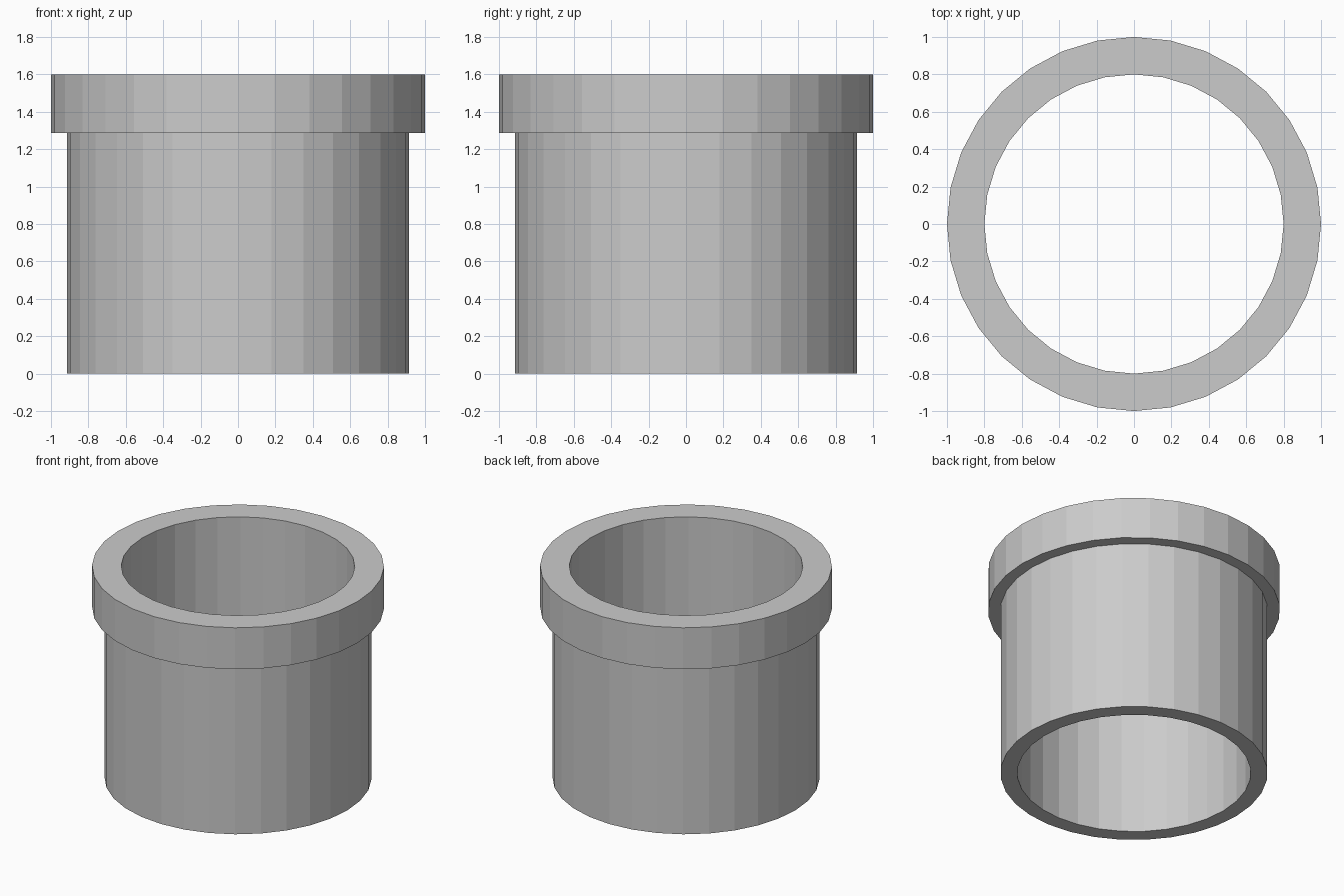
import bpy, bmesh, math

if "Cube" in bpy.data.objects:
    bpy.data.objects.remove(bpy.data.objects["Cube"])

SIDES = 32


def lathe(name, profile):
    """Revolve a closed (radius, z) profile around the z axis."""
    bm = bmesh.new()
    rings = []
    for i in range(SIDES):
        a = 2 * math.pi * i / SIDES
        rings.append([bm.verts.new((r * math.cos(a), r * math.sin(a), z)) for r, z in profile])
    n = len(profile)
    for i in range(SIDES):
        p, q = rings[i], rings[(i + 1) % SIDES]
        for j in range(n):
            k = (j + 1) % n
            bm.faces.new((p[j], q[j], q[k], p[k]))
    bmesh.ops.recalc_face_normals(bm, faces=bm.faces)
    mesh = bpy.data.meshes.new(name)
    bm.to_mesh(mesh)
    bm.free()
    obj = bpy.data.objects.new(name, mesh)
    bpy.context.collection.objects.link(obj)
    return obj


# Flanged sleeve: straight bore, outer wall, and wider collar at the top
lathe("flanged_sleeve", [
    (0.80, 0.0), (0.915, 0.0), (0.915, 1.287),
    (1.0, 1.287), (1.0, 1.6), (0.80, 1.6),
])
